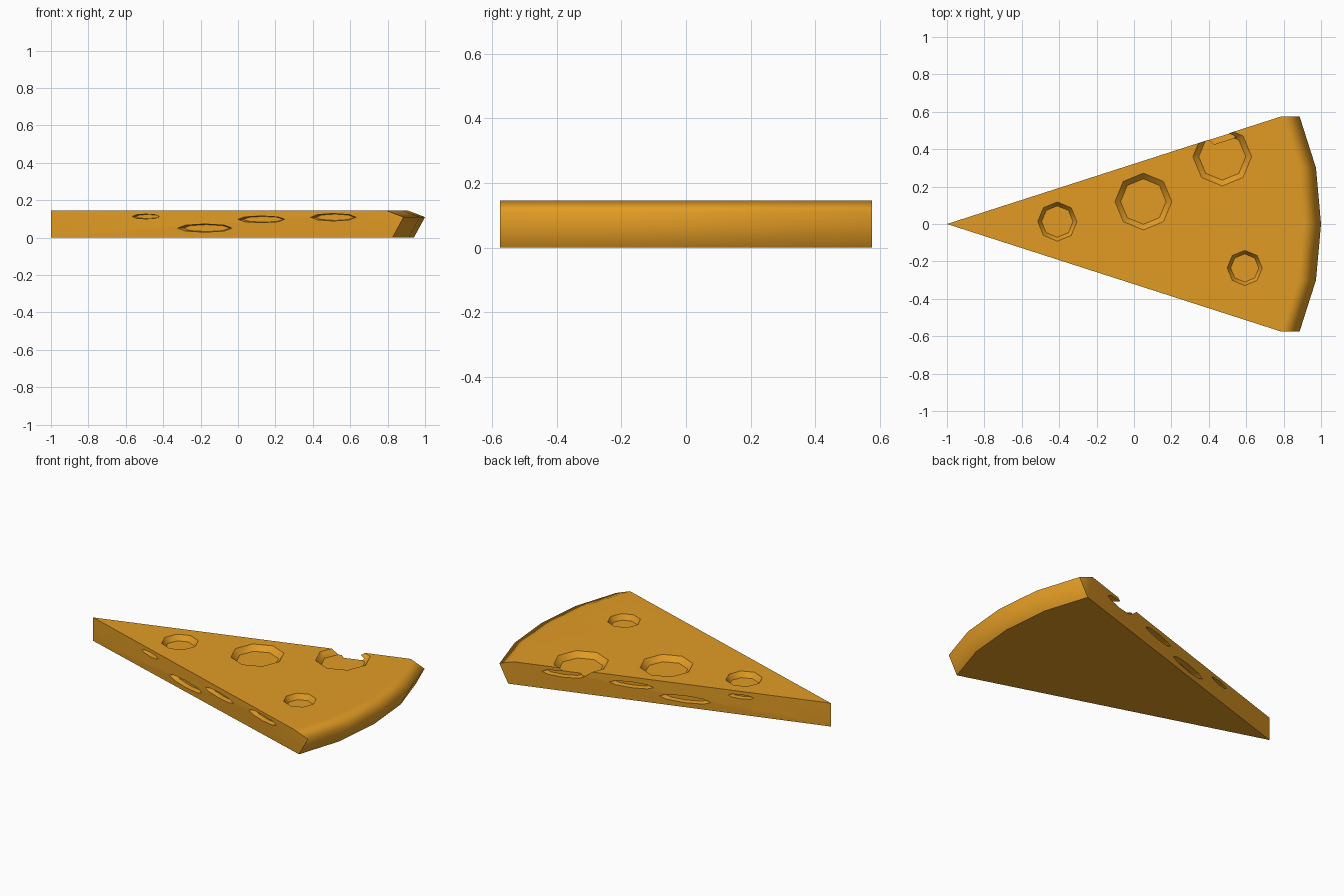
import bpy, bmesh, math
from mathutils import Matrix, Vector

if "Cube" in bpy.data.objects:
    bpy.data.objects.remove(bpy.data.objects["Cube"])

H, W = 0.146, 0.576

cheese = bpy.data.materials.new("cheese_orange")
cheese.diffuse_color = (0.76, 0.33, 0.018, 1)
cheese.use_nodes = True
cheese.node_tree.nodes["Principled BSDF"].inputs["Base Color"].default_value = cheese.diffuse_color


def make_object(name, bm):
    mesh = bpy.data.meshes.new(name)
    bm.to_mesh(mesh)
    bm.free()
    ob = bpy.data.objects.new(name, mesh)
    bpy.context.collection.objects.link(ob)
    mesh.materials.append(cheese)
    return ob


# Wedge body: a pointed tip and a curved rind made of three stacked arcs
arc = [(0.115, -W), (0.027, -0.3), (0.0, 0.0), (0.027, 0.3), (0.115, W)]
levels = [(0.94, 0.0), (1.0, 0.11), (0.905, H)]
bm = bmesh.new()
tip_low = bm.verts.new((-1, 0, 0))
tip_high = bm.verts.new((-1, 0, H))
rings = [[bm.verts.new((x - dx, y, z)) for dx, y in arc] for x, z in levels]
low, mid, high = rings
bm.faces.new([tip_low] + low)
bm.faces.new([tip_high] + high)
for a, b in ((low, mid), (mid, high)):
    for i in range(4):
        bm.faces.new((a[i], a[i + 1], b[i + 1], b[i]))
for i in (0, 4):
    bm.faces.new((tip_low, low[i], high[i]))
    bm.faces.new((tip_low, high[i], tip_high))
    bm.faces.new((low[i], mid[i], high[i]))
bmesh.ops.recalc_face_normals(bm, faces=bm.faces)
body = make_object("cheese_wedge", bm)


# Tapered octagonal cutter whose mid plane lies on the surface
cutters = []


def hole(frame, ru, rv, depth, taper=0.2):
    bm = bmesh.new()
    bmesh.ops.create_cone(bm, cap_ends=True, segments=8, radius1=1 - taper,
                          radius2=1 + taper, depth=2 * depth)
    bm.transform(frame @ Matrix.Diagonal((ru, rv, 1, 1)))
    bmesh.ops.recalc_face_normals(bm, faces=bm.faces)
    cutter = make_object("hole_cutter", bm)
    cutter.hide_render = True
    cutters.append(cutter)
    mod = body.modifiers.new("hole", "BOOLEAN")
    mod.operation = "DIFFERENCE"
    mod.solver = "EXACT"
    mod.object = cutter


# Holes in the top
for x, y, r in ((-0.41, 0.013, 0.105), (0.592, -0.235, 0.094),
                (0.05, 0.12, 0.152), (0.472, 0.36, 0.157)):
    hole(Matrix.Translation((x, y, H)), r, r, 0.032)

# Flattened holes along both cut sides
side_holes = ((-0.645, 0.033, 0.118, 0.018), (-0.493, 0.113, 0.073, 0.013),
              (-0.177, 0.051, 0.145, 0.022), (0.125, 0.098, 0.125, 0.018),
              (0.51, 0.109, 0.12, 0.02), (0.44, 0.033, 0.108, 0.017))
for side in (-1, 1):
    for x, z, w, h in side_holes:
        slope = W / (1.825 - 0.035 * z / H)
        ang = math.atan(slope)
        along = Vector((math.cos(ang), side * math.sin(ang), 0))
        out = Vector((-math.sin(ang), side * math.cos(ang), 0))
        up = out.cross(along)
        frame = Matrix((along, up, out)).transposed().to_4x4()
        frame.translation = (x, side * (x + 1) * slope, z)
        hole(frame, w / math.cos(ang), h, 0.03, 0.15)

# Apply the cuts and remove the cutters
dg = bpy.context.evaluated_depsgraph_get()
cut = bpy.data.meshes.new_from_object(body.evaluated_get(dg))
body.modifiers.clear()
body.data = cut
cut.materials.clear()
cut.materials.append(cheese)
for p in cut.polygons:
    p.material_index = 0
for c in cutters:
    bpy.data.objects.remove(c)

# Smooth shading, with the rind rounded over its outer edge
bpy.context.view_layer.objects.active = body
body.select_set(True)
bpy.ops.object.shade_smooth_by_angle(angle=math.radians(46))
for e in cut.edges:
    a, b = (cut.vertices[i].co for i in e.vertices)
    if min(a.x, b.x) > 0.87 and abs(a.z - 0.11) < 0.002 and abs(b.z - 0.11) < 0.002:
        e.use_edge_sharp = False
weighted = body.modifiers.new("weighted_normals", "WEIGHTED_NORMAL")
weighted.keep_sharp = True
